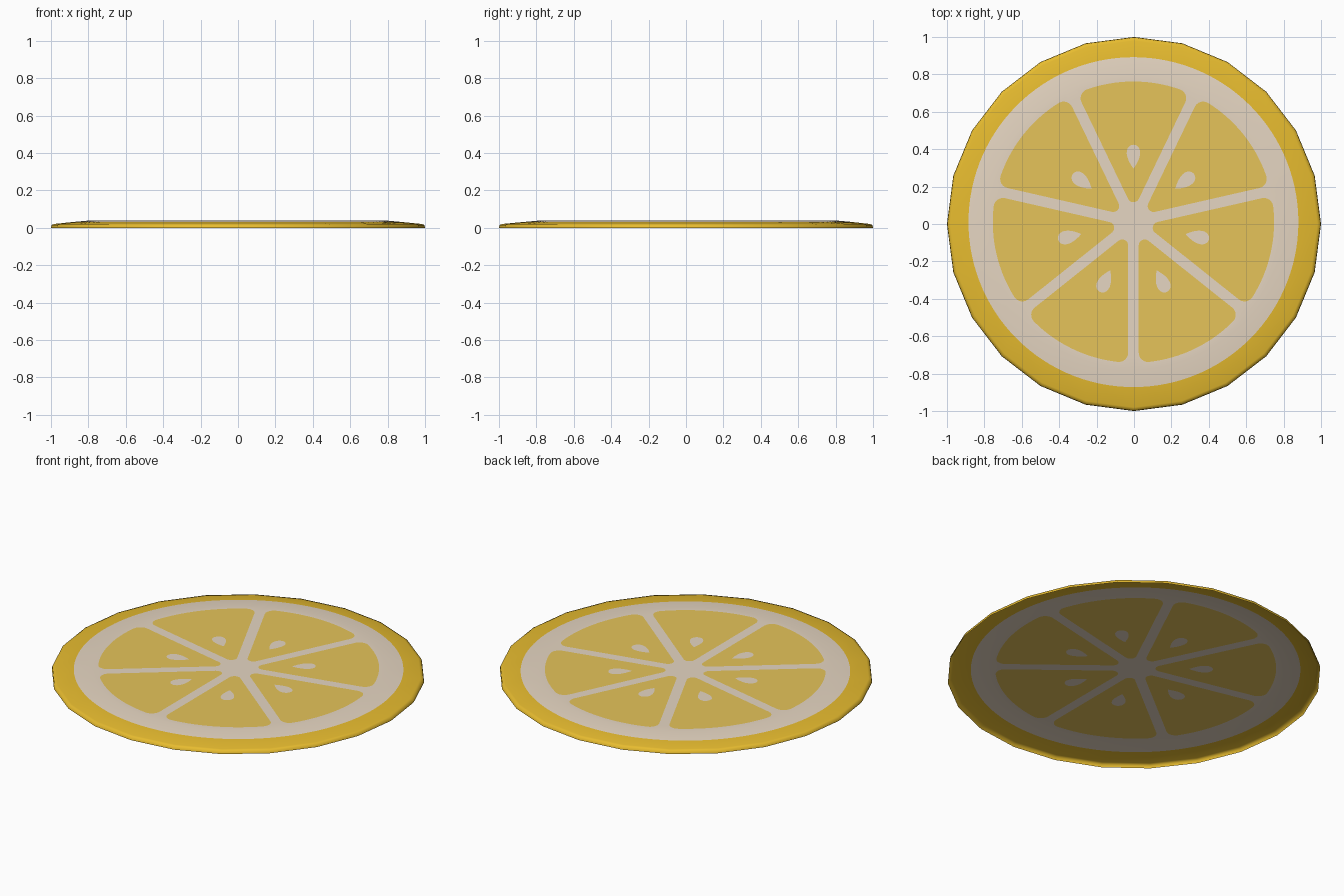
import bpy, bmesh
from math import sin, cos, radians, asin, pi, tau

if "Cube" in bpy.data.objects:
    bpy.data.objects.remove(bpy.data.objects["Cube"])

def material(name, rgb):
    m = bpy.data.materials.new(name)
    lin = [((c / 255 + 0.055) / 1.055) ** 2.4 for c in rgb]
    m.diffuse_color = (*lin, 1)
    m.use_nodes = True
    m.node_tree.nodes["Principled BSDF"].inputs["Base Color"].default_value = m.diffuse_color
    return m

MATS = [material("rind yellow", (235, 191, 48)),
        material("pith cream", (230, 214, 194)),
        material("flesh yellow", (230, 196, 90))]
RIND, PITH, FLESH = range(3)

CX, CY = -0.003, 0.01       # centre of the painted pattern
SEG, HALF = 7, pi / 7
SIDES, SUB = 24, 5          # rim sides, pith points per side
TOP = 0.04

# Outlines along +x
def arc(cx, cy, r, a0, a1, n):
    return [(cx + r * cos(a0 + (a1 - a0) * i / n), cy + r * sin(a0 + (a1 - a0) * i / n))
            for i in range(n + 1)]

def segment_outline():
    gap, outer, tip_r, corner = 0.028, 0.752, 0.032, 0.05
    d = (gap + tip_r) / sin(HALF)
    rc = outer - corner
    al = HALF - asin((gap + corner) / rc)
    side = HALF + pi / 2
    return (arc(d, 0, tip_r, side, tau - side, 8)
            + arc(rc * cos(al), -rc * sin(al), corner, -side, -al, 6)
            + arc(0, 0, outer, -al, al, 16)[1:-1]
            + arc(rc * cos(al), rc * sin(al), corner, al, side, 6))

def seed_outline():
    # the half-angle term narrows the inner end to a point
    return [(0.35 + 0.064 * cos(t), 0.047 * sin(t) * abs(cos(t / 2)))
            for t in (tau * i / 24 for i in range(24))]

bm = bmesh.new()

def circle(r, z, n, cx=0, cy=0):
    return [bm.verts.new((cx + r * cos(tau * i / n), cy + r * sin(tau * i / n), z))
            for i in range(n)]

def bridge(a, b, mat):
    # b may have several points for each side of a
    k = len(b) // len(a)
    for i in range(len(a)):
        inner = [b[(i * k + j) % len(b)] for j in range(k + 1)]
        bm.faces.new([a[i], a[(i + 1) % len(a)]] + inner[::-1]).material_index = mat

def loop_edges(vs):
    edges = []
    for i in range(len(vs)):
        pair = (vs[i], vs[(i + 1) % len(vs)])
        edges.append(bm.edges.get(pair) or bm.edges.new(pair))
    return edges

def fill(edges, mat):
    res = bmesh.ops.triangle_fill(bm, edges=edges, use_beauty=True, use_dissolve=False)
    for f in res["geom"]:
        if isinstance(f, bmesh.types.BMFace):
            f.material_index = mat

def pattern(border, z):
    # pith with segment holes, flesh with a seed hole, seed faces
    outer = loop_edges(border)
    segs, seeds = [], []
    for k in range(SEG):
        a = pi / 2 + tau * k / SEG
        for outline, store in ((segment_outline(), segs), (seed_outline(), seeds)):
            store.append([bm.verts.new((CX + x * cos(a) - y * sin(a),
                                        CY + x * sin(a) + y * cos(a), z)) for x, y in outline])
    seg_edges = [loop_edges(s) for s in segs]
    seed_edges = [loop_edges(s) for s in seeds]
    fill(outer + [e for s in seg_edges for e in s], PITH)
    for s, d, vs in zip(seg_edges, seed_edges, seeds):
        fill(s + d, FLESH)
        bm.faces.new(vs).material_index = PITH

# Thin shell, open underneath: rim wall, small bevel, sloped rind and pith
n = SIDES * SUB
low = circle(1.0, 0, SIDES)
wall = circle(0.997, 0.016, SIDES)
bevel = circle(0.98, 0.021, SIDES)
pith_edge = circle(0.882, 0.031, n, CX, CY)
pith_flat = circle(0.785, TOP, n, CX, CY)
bridge(low, wall, RIND)
bridge(wall, bevel, RIND)
bridge(bevel, pith_edge, RIND)
bridge(pith_edge, pith_flat, PITH)

# Flush pattern; the sheet shows it from both sides
pattern(pith_flat, TOP)

# Every face of the shell points up and out
bm.normal_update()
for f in bm.faces:
    c = f.calc_center_median()
    if f.normal.z + f.normal.x * c.x + f.normal.y * c.y < 0:
        f.normal_flip()

me = bpy.data.meshes.new("citrus_slice")
bm.to_mesh(me)
bm.free()
for m in MATS:
    me.materials.append(m)
slice_ob = bpy.data.objects.new("citrus_slice", me)
bpy.context.collection.objects.link(slice_ob)
bpy.context.view_layer.objects.active = slice_ob
slice_ob.select_set(True)
bpy.ops.object.shade_smooth_by_angle(angle=radians(80))
